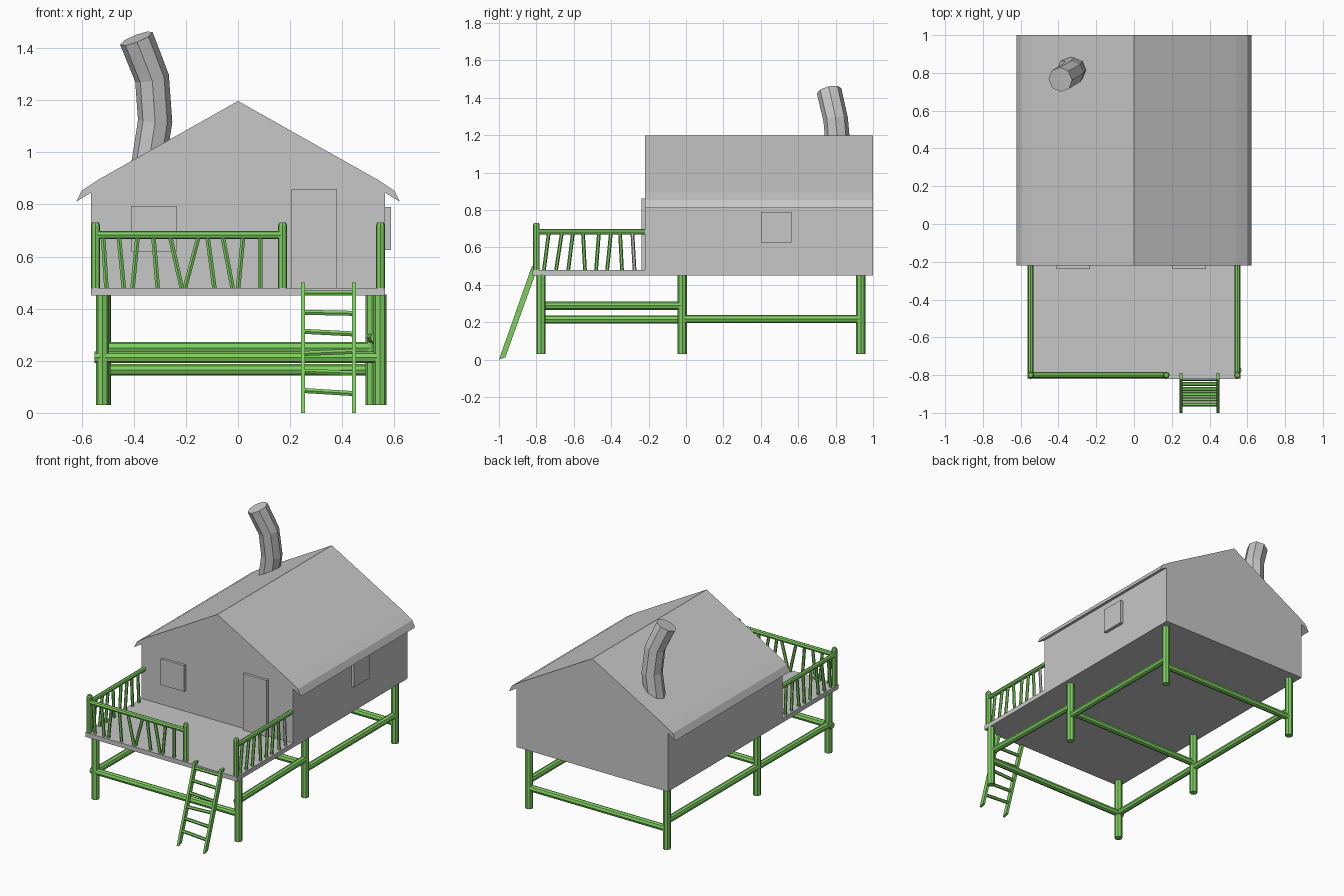
import bpy, bmesh
from mathutils import Vector

if "Cube" in bpy.data.objects:
    bpy.data.objects.remove(bpy.data.objects["Cube"])


def material(name, color):
    m = bpy.data.materials.new(name)
    m.diffuse_color = (*color, 1)
    m.use_nodes = True
    m.node_tree.nodes["Principled BSDF"].inputs["Base Color"].default_value = m.diffuse_color
    return m


GRAY = material("plain gray", (0.57, 0.57, 0.57))
GREEN = material("leaf green", (0.21, 0.62, 0.12))


def finish(name, bm, mat):
    bmesh.ops.recalc_face_normals(bm, faces=bm.faces)
    me = bpy.data.meshes.new(name)
    bm.to_mesh(me)
    bm.free()
    me.materials.append(mat)
    ob = bpy.data.objects.new(name, me)
    bpy.context.collection.objects.link(ob)
    return ob


def box(name, lo, hi, mat):
    bm = bmesh.new()
    bmesh.ops.create_cube(bm, size=1)
    for v in bm.verts:
        v.co = [lo[i] if v.co[i] < 0 else hi[i] for i in range(3)]
    return finish(name, bm, mat)


def tube(name, points, radii, mat=GREEN, sides=8):
    """Capped tube through points, one radius per point."""
    pts = [Vector(p) for p in points]
    if not isinstance(radii, (list, tuple)):
        radii = [radii] * len(pts)
    bm = bmesh.new()
    rings = []
    for i, p in enumerate(pts):
        t = (pts[min(i + 1, len(pts) - 1)] - pts[max(i - 1, 0)]).normalized()
        q = Vector((0, 0, 1)).rotation_difference(t)
        circle = bmesh.ops.create_circle(bm, segments=sides, radius=radii[i])["verts"]
        for v in circle:
            v.co = p + q @ v.co
        rings.append(circle)
    for a, b in zip(rings, rings[1:]):
        for k in range(sides):
            n = (k + 1) % sides
            bm.faces.new((a[k], a[n], b[n], b[k]))
    bm.faces.new(rings[0])
    bm.faces.new(rings[-1])
    return finish(name, bm, mat)


# House: gable profile with turned-down eaves, extruded front to back
half = [(0.565, 0.45), (0.565, 0.845), (0.622, 0.81), (0.6, 0.853), (0.54, 0.893)]
profile = half + [(0, 1.197)] + [(-x, z) for x, z in reversed(half)]
bm = bmesh.new()
face = bm.faces.new([bm.verts.new((x, -0.22, z)) for x, z in profile])
ext = bmesh.ops.extrude_face_region(bm, geom=[face], use_keep_orig=True)["geom"]
for v in ext:
    if isinstance(v, bmesh.types.BMVert):
        v.co.y = 1.0
finish("house_shell", bm, GRAY)

# Porch deck, door and windows
box("porch_deck", (-0.565, -0.82, 0.45), (0.565, -0.22, 0.48), GRAY)
box("door", (0.205, -0.238, 0.48), (0.38, -0.215, 0.86), GRAY)
box("front_window", (-0.41, -0.238, 0.62), (-0.235, -0.215, 0.795), GRAY)
box("side_window", (0.56, 0.4, 0.625), (0.587, 0.565, 0.79), GRAY)

# Crooked chimney
tube("chimney",
     [(-0.355, 0.82, 0.88), (-0.318, 0.815, 1.12), (-0.33, 0.8, 1.285), (-0.39, 0.765, 1.437)],
     [0.066, 0.066, 0.066, 0.067], GRAY)

# Stilts
for label, y, xl, xr in (("front", -0.775, -0.52, 0.545),
                         ("middle", -0.02, -0.515, 0.515),
                         ("back", 0.935, -0.512, 0.515)):
    for side, x in (("left", xl), ("right", xr)):
        tube(f"{label}_{side}_stilt", [(x, y, 0.03), (x, y, 0.455)], 0.025)

# Cross beams between the stilts
beams = {
    "front_beam": ((-0.55, -0.775, 0.213), (0.54, -0.775, 0.213)),
    "middle_beam": ((-0.515, -0.02, 0.25), (0.515, -0.02, 0.25)),
    "back_beam": ((-0.512, 0.935, 0.165), (0.515, 0.935, 0.165)),
    "left_front_beam": ((-0.52, -0.775, 0.215), (-0.515, -0.02, 0.215)),
    "left_back_beam": ((-0.515, -0.02, 0.217), (-0.512, 0.935, 0.217)),
    "right_front_beam": ((0.53, -0.775, 0.288), (0.515, -0.02, 0.288)),
    "right_back_beam": ((0.515, -0.02, 0.217), (0.515, 0.935, 0.217)),
}
for name, ends in beams.items():
    tube(name, ends, 0.022)

# Railing posts with rounded tops
for i, x in enumerate((-0.547, 0.171, 0.547)):
    tube(f"railing_post_{i + 1}",
         [(x, -0.8, 0.475), (x, -0.8, 0.72), (x, -0.8, 0.731)], [0.018, 0.018, 0.012])

# Handrails
tube("front_handrail", [(-0.547, -0.8, 0.683), (0.171, -0.8, 0.683)], 0.016)
for side, x in (("left", -0.547), ("right", 0.547)):
    tube(f"{side}_handrail", [(x, -0.8, 0.683), (x, -0.22, 0.683)], 0.015)

# Crooked front balusters: (bottom x, top x)
front = [(-0.505, -0.518), (-0.438, -0.458), (-0.405, -0.385), (-0.308, -0.325),
         (-0.215, -0.262), (-0.205, -0.15), (-0.09, -0.118), (-0.02, -0.06),
         (0.0, 0.02), (0.085, 0.085)]
for i, (b, t) in enumerate(front):
    tube(f"front_baluster_{i + 1}", [(b, -0.8, 0.475), (t, -0.8, 0.683)], 0.01, sides=6)

# Side balusters: (bottom y, top y); the last right one is plain gray
sides = [(-0.76, -0.733), (-0.695, -0.663), (-0.63, -0.604), (-0.54, -0.551),
         (-0.481, -0.465), (-0.422, -0.401), (-0.342, -0.353), (-0.275, -0.287)]
for side, x in (("left", -0.547), ("right", 0.547)):
    for i, (b, t) in enumerate(sides):
        gray = side == "right" and i == len(sides) - 1
        tube(f"{side}_baluster_{i + 1}", [(x, b, 0.475), (x, t, 0.683)], 0.01,
             GRAY if gray else GREEN, sides=6)

# Ladder: slanted flat rails and slightly tilted rungs
for side, x in (("left", 0.25), ("right", 0.445)):
    rail = box(f"ladder_{side}_rail", (x - 0.008, -1.0, 0.0), (x + 0.008, -0.966, 0.5), GREEN)
    for v in rail.data.vertices:
        if v.co.z > 0.25:
            v.co.y += 0.176
        elif v.co.y > -0.98:
            v.co.z += 0.012
for i in range(6):
    z = 0.08 + i * 0.076
    y = -0.983 + z / 0.5 * 0.176
    tilt = (0.006, 0.004, -0.004, 0.005, 0.002, 0)[i]
    tube(f"ladder_rung_{i + 1}", [(0.25, y, z + tilt), (0.445, y, z - tilt)], 0.011, sides=6)
